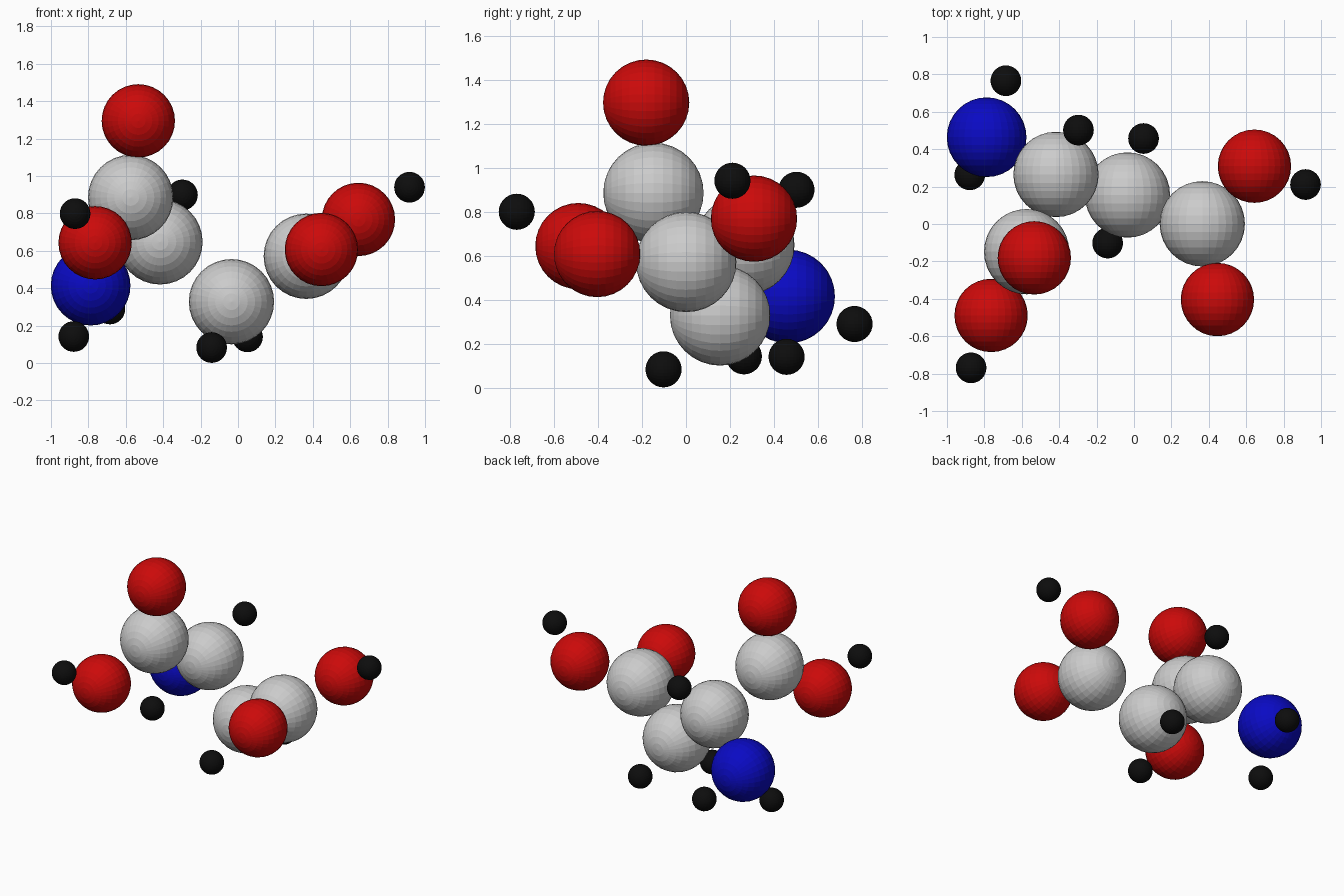
import bpy
from math import radians


def material(name, color):
    m = bpy.data.materials.new(name)
    m.diffuse_color = color
    return m


RED = material("red", (0.6, 0.003, 0.003, 1))
BLUE = material("blue", (0.003, 0.003, 0.55, 1))
BLACK = material("black", (0.004, 0.004, 0.004, 1))

# Each kind of atom: radius, material, centres
ATOMS = {
    "carbon": (0.228, None, [
        (-0.574, -0.148, 0.885), (-0.417, 0.265, 0.648),
        (-0.035, 0.155, 0.328), (0.365, 0.001, 0.571)]),
    "oxygen": (0.196, RED, [
        (-0.533, -0.181, 1.295), (-0.764, -0.489, 0.643),
        (0.644, 0.309, 0.768), (0.446, -0.404, 0.607)]),
    "nitrogen": (0.213, BLUE, [(-0.788, 0.464, 0.414)]),
    "hydrogen": (0.082, BLACK, [
        (-0.297, 0.502, 0.899), (-0.871, -0.769, 0.799),
        (0.917, 0.211, 0.940), (-0.878, 0.263, 0.142),
        (0.051, 0.457, 0.140), (-0.141, -0.102, 0.083),
        (-0.685, 0.766, 0.289)]),
}

# Faceted spheres with their poles along the y axis
for kind, (radius, mat, centres) in ATOMS.items():
    for i, centre in enumerate(centres, 1):
        bpy.ops.mesh.primitive_uv_sphere_add(
            segments=32, ring_count=16, radius=radius,
            location=centre, rotation=(radians(90), 0, 0))
        atom = bpy.context.object
        atom.name = f"{kind}_atom_{i}"
        if mat:
            atom.data.materials.append(mat)
